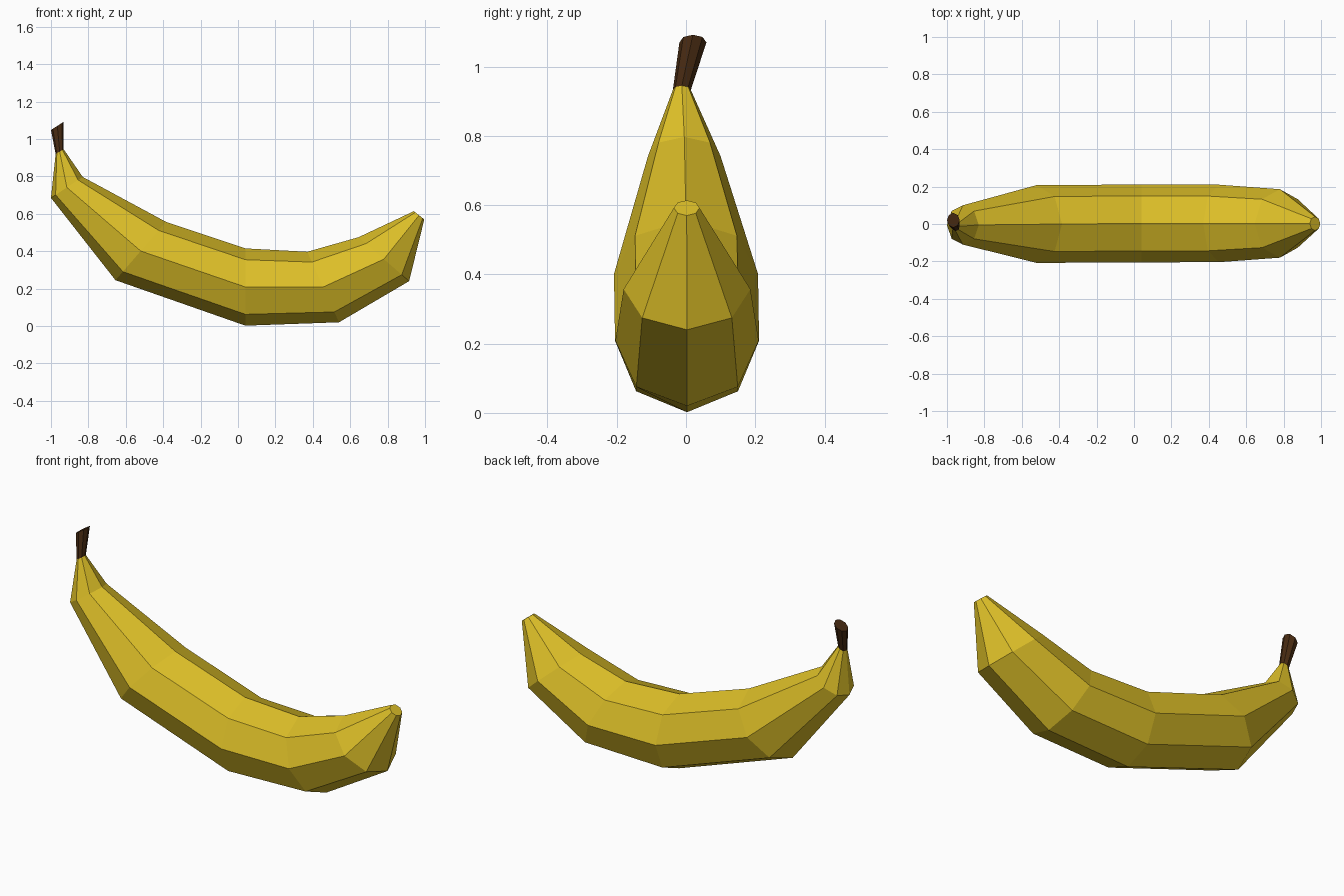
import bpy, bmesh, math
from mathutils import Vector

if "Cube" in bpy.data.objects:
    bpy.data.objects.remove(bpy.data.objects["Cube"])

SIDES = 8


def material(name, rgb):
    m = bpy.data.materials.new(name)
    m.diffuse_color = (*rgb, 1)
    m.use_nodes = True
    m.node_tree.nodes["Principled BSDF"].inputs["Base Color"].default_value = m.diffuse_color
    return m


def loft(name, rings, mat):
    """Each ring: bottom x, bottom z, top x, top z, y centre, y radius."""
    bm = bmesh.new()
    loops = []
    for bx, bz, tx, tz, yc, yr in rings:
        mid = Vector(((bx + tx) / 2, yc, (bz + tz) / 2))
        up = Vector(((tx - bx) / 2, 0, (tz - bz) / 2))
        loop = []
        for i in range(SIDES):
            a = 2 * math.pi * i / SIDES
            loop.append(bm.verts.new(mid + up * math.cos(a) + Vector((0, yr * math.sin(a), 0))))
        loops.append(loop)
    for a, b in zip(loops, loops[1:]):
        for i in range(SIDES):
            j = (i + 1) % SIDES
            bm.faces.new((a[i], a[j], b[j], b[i]))
    bm.faces.new(loops[0])
    bm.faces.new(loops[-1])
    bmesh.ops.recalc_face_normals(bm, faces=bm.faces)
    mesh = bpy.data.meshes.new(name)
    bm.to_mesh(mesh)
    bm.free()
    mesh.materials.append(mat)
    obj = bpy.data.objects.new(name, mesh)
    bpy.context.collection.objects.link(obj)
    return obj


yellow = material("banana yellow", (0.72, 0.52, 0.021))
brown = material("stem brown", (0.065, 0.024, 0.006))

neck = (-0.975, 0.92, -0.932, 0.945, -0.012, 0.026)

# Curved fruit body, from the neck to the blunt tip
loft("banana_body", [
    neck,
    (-1.0, 0.685, -0.83, 0.797, -0.005, 0.105),
    (-0.655, 0.245, -0.385, 0.557, 0.0, 0.208),
    (0.04, 0.002, 0.04, 0.415, 0.003, 0.208),
    (0.54, 0.02, 0.37, 0.397, 0.003, 0.207),
    (0.915, 0.24, 0.645, 0.475, 0.003, 0.183),
    (0.996, 0.57, 0.94, 0.614, 0.002, 0.037),
], yellow)

# Leaning stem with a slanted end
loft("stem", [
    neck,
    (-1.0, 1.048, -0.932, 1.092, 0.02, 0.039),
], brown)
